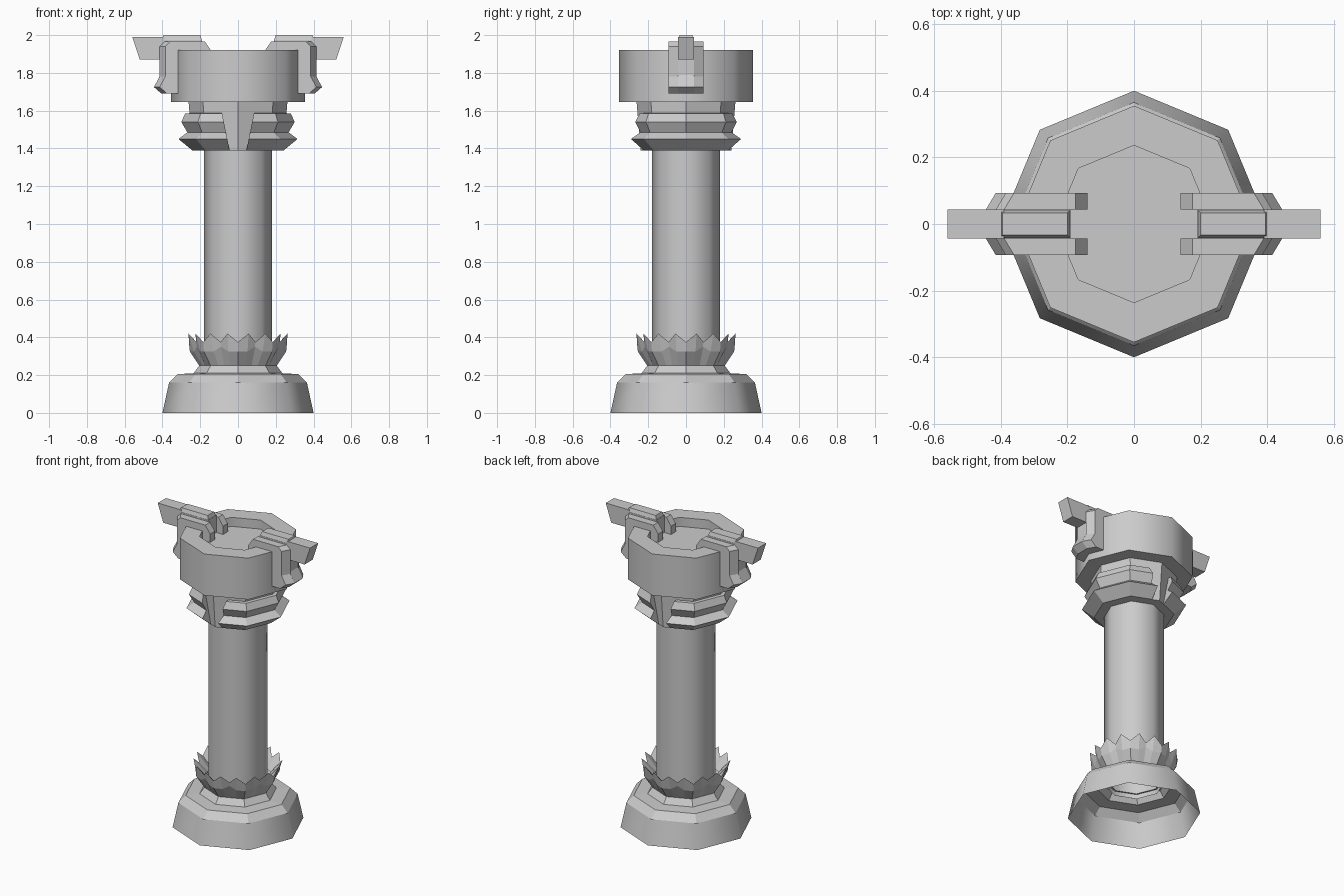
import bpy
import math
from math import sin, cos, pi

cube = bpy.data.objects.get("Cube")
if cube:
    bpy.data.objects.remove(cube, do_unlink=True)

stone = bpy.data.materials.new("grey_stone")
stone.use_nodes = True
grey = (0.6, 0.6, 0.6, 1)
stone.diffuse_color = grey
stone.node_tree.nodes["Principled BSDF"].inputs["Base Color"].default_value = grey


def make(name, verts, faces, smooth=False):
    mesh = bpy.data.meshes.new(name)
    mesh.from_pydata(verts, [], faces)
    mesh.materials.append(stone)
    obj = bpy.data.objects.new(name, mesh)
    bpy.context.collection.objects.link(obj)
    bpy.ops.object.select_all(action='DESELECT')
    obj.select_set(True)
    bpy.context.view_layer.objects.active = obj
    bpy.ops.object.mode_set(mode='EDIT')
    bpy.ops.mesh.select_all(action='SELECT')
    bpy.ops.mesh.normals_make_consistent(inside=False)
    bpy.ops.object.mode_set(mode='OBJECT')
    if smooth:
        bpy.ops.object.shade_smooth_by_angle(angle=math.radians(50))
    return obj


def loft(name, rows, closed=False, caps=False, smooth=False):
    """Skin equal rows of points; each row is a loop, closed joins last to first row."""
    n, m = len(rows[0]), len(rows)
    verts = [p for row in rows for p in row]
    faces = []
    for j in range(m if closed else m - 1):
        k = (j + 1) % m
        for i in range(n):
            i2 = (i + 1) % n
            faces.append((j * n + i, j * n + i2, k * n + i2, k * n + i))
    if caps:
        faces += [tuple(range(n)), tuple(range((m - 1) * n, m * n))]
    return make(name, verts, faces, smooth)


def octagon(r, z):
    return [(r * cos(k * pi / 4), r * sin(k * pi / 4), z) for k in range(8)]


def lathe(name, profile, caps=False, smooth=False):
    return loft(name, [octagon(r, z) for r, z in profile], caps=caps, smooth=smooth)


# Hollow stepped base and shaft
lathe("base_skirt", [(0.4, 0), (0.365, 0.16)], smooth=True)
lathe("base_steps", [(0.365, 0.16), (0.32, 0.205), (0.235, 0.21),
                     (0.205, 0.25), (0.17, 0.25)])
lathe("shaft", [(0.18, 0.22), (0.18, 1.42)], smooth=True)

# Jagged crown around the foot of the shaft
rows = [[], [], [], []]
for side in range(8):
    a, b = side * pi / 4, (side + 1) * pi / 4
    for t, tip in ((0, 0), (0.28, 1), (0.5, 0), (0.72, 1)):
        x = cos(a) * (1 - t) + cos(b) * t
        y = sin(a) * (1 - t) + sin(b) * t
        mid_z = 0.35 if t == 0.5 else 0.325
        top_r, top_z = (0.285, 0.42) if tip else (0.26, 0.375)
        for row, (r, z) in zip(rows, ((0.205, 0.25), (0.255, mid_z),
                                      (top_r, top_z), (0.2, 0.32))):
            row.append((x * r, y * r, z))
loft("crown", rows)

# Capital core and its split ribs
lathe("capital_core", [(0.17, 1.39), (0.24, 1.39), (0.262, 1.65)])


def rib(name, profile, sign):
    sections = []
    for k in range(-2, 3):
        section = []
        for r, z in profile:
            if abs(k) == 2:
                # ribs stop short of the front and back ridges
                x = 0.045 + (z - 1.39) * 0.2
                y = (r - x * math.tan(pi / 8)) * (1 if k > 0 else -1)
            else:
                x, y = r * cos(k * pi / 4), r * sin(k * pi / 4)
            section.append((sign * x, y, z))
        sections.append(section)
    loft(name, sections, caps=True)


for sign, side in ((1, "left"), (-1, "right")):
    rib("lower_rib_" + side, [(0.2, 1.39), (0.242, 1.39), (0.315, 1.45),
                              (0.268, 1.485), (0.2, 1.485)], sign)
    rib("upper_rib_" + side, [(0.2, 1.485), (0.268, 1.485), (0.3, 1.54),
                              (0.28, 1.585), (0.2, 1.59)], sign)

# Drum with a shallow basin
lathe("drum", [(0.2, 1.645), (0.355, 1.645), (0.355, 1.92), (0.236, 1.92), (0.236, 1.86)],
      smooth=True)
make("basin_floor", octagon(0.236, 1.86), [tuple(range(8))])


def plate(name, sections, sign):
    """Loft side profiles (y, points) across the depth."""
    return loft(name, [[(sign * x, y, z) for x, z in pts] for y, pts in sections], caps=True)


# Brackets clasping the rim: paired rails, centre ridge and outward horn
def rail(outer):
    return [(0.14, 1.86), (0.14, 1.915), (0.175, 1.965), (0.36 + outer, 1.965),
            (0.385 + outer, 1.94), (0.385 + outer, 1.78), (0.415 + outer, 1.725),
            (0.375 + outer, 1.69), (0.3, 1.69), (0.3, 1.86)]


for sign, side in ((1, "left"), (-1, "right")):
    for y in (1, -1):
        plate("rail_%s_%s" % (side, "back" if y > 0 else "front"),
              [(y * 0.093, rail(0)), (y * 0.043, rail(0.03))], sign)
    core = [(0.19, 1.86), (0.19, 1.975), (0.41, 1.975), (0.41, 1.79),
            (0.445, 1.725), (0.405, 1.69), (0.3, 1.69), (0.3, 1.86)]
    plate("bracket_core_" + side, [(-0.043, core), (0.043, core)], sign)
    ridge = [[(sign * x, y, z) for x, y in ((a, -w), (b, -w), (b, w), (a, w))]
             for a, b, w, z in ((0.19, 0.405, 0.043, 1.97), (0.2, 0.395, 0.033, 2.0))]
    loft("bracket_ridge_" + side, ridge, caps=True)
    horn = [(0.39, 1.87), (0.52, 1.87), (0.56, 1.99), (0.39, 1.99)]
    plate("horn_" + side, [(-0.043, horn), (0.043, horn)], sign)
